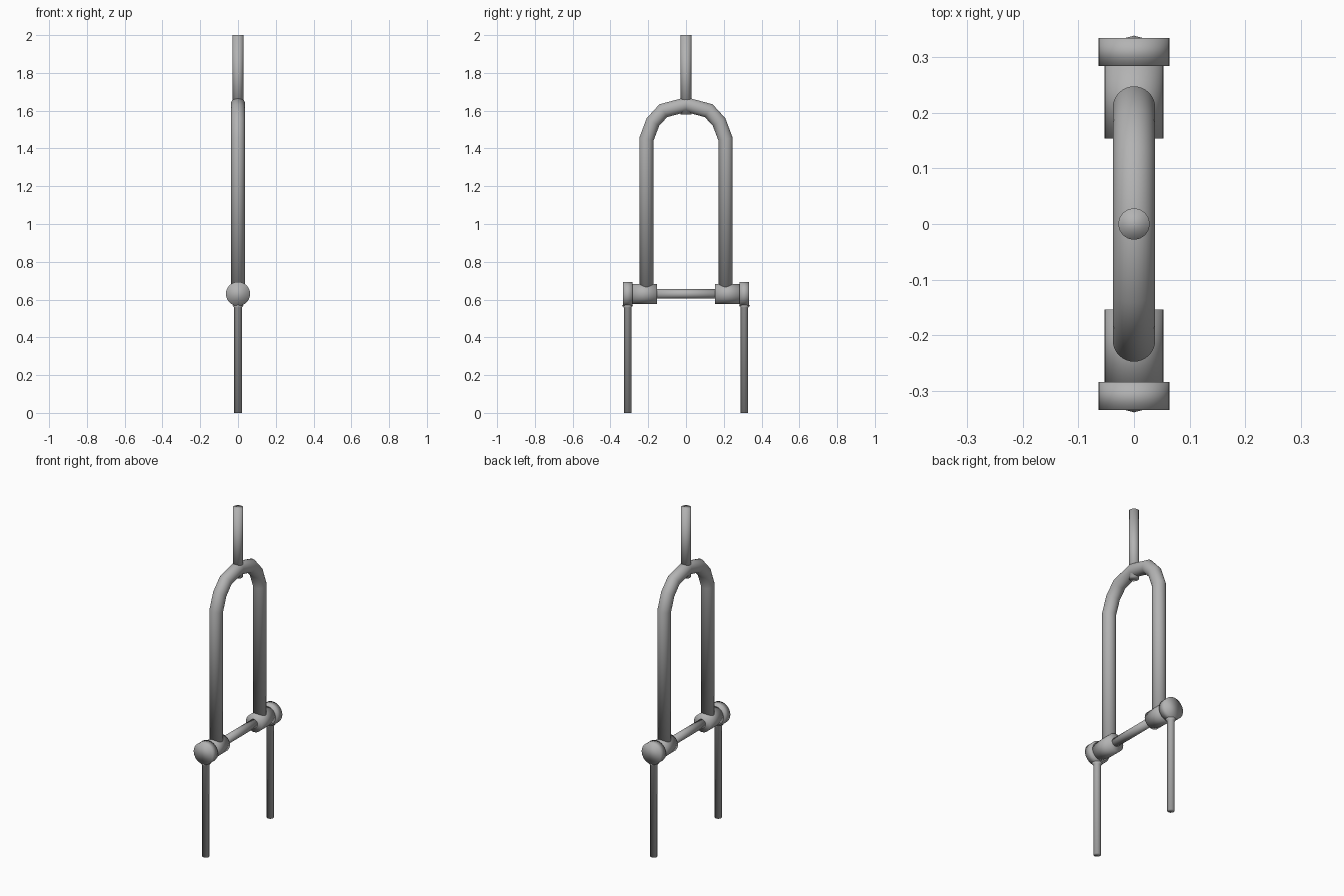
import bpy, bmesh, math
from mathutils import Vector, Matrix

if "Cube" in bpy.data.objects:
    bpy.data.objects.remove(bpy.data.objects["Cube"])

# Dark grey metal shared by every part
metal = bpy.data.materials.new("dark_grey_metal")
metal.diffuse_color = (0.45, 0.45, 0.45, 1)
metal.use_nodes = True
metal.node_tree.nodes["Principled BSDF"].inputs["Base Color"].default_value = metal.diffuse_color


def finish(name, bm):
    # the whole model is shaded smooth, end caps included
    bmesh.ops.recalc_face_normals(bm, faces=bm.faces[:])
    for f in bm.faces:
        f.smooth = True
    mesh = bpy.data.meshes.new(name)
    bm.to_mesh(mesh)
    bm.free()
    mesh.materials.append(metal)
    ob = bpy.data.objects.new(name, mesh)
    bpy.context.collection.objects.link(ob)
    return ob


def skin(bm, rings):
    # bridge successive rings and cap both ends
    n = len(rings[0])
    for a, b in zip(rings, rings[1:]):
        for i in range(n):
            j = (i + 1) % n
            bm.faces.new((a[i], a[j], b[j], b[i]))
    bm.faces.new(rings[0])
    bm.faces.new(rings[-1])


def lathe(name, profile, matrix, sides=32):
    # profile of (radius, height) pairs turned around the local z axis
    bm = bmesh.new()
    rings = [[bm.verts.new(matrix @ Vector((r * math.cos(t), r * math.sin(t), h)))
              for t in (2 * math.pi * i / sides for i in range(sides))]
             for r, h in profile]
    skin(bm, rings)
    return finish(name, bm)


def bent_tube(name, path, radius, sides=32):
    # sweep a circle along a path in the yz plane with mitred bends
    pts = [Vector((0, y, z)) for y, z in path]
    bm = bmesh.new()
    rings = []
    for k, p in enumerate(pts):
        d0 = (p - pts[max(k - 1, 0)]).normalized()
        d1 = (pts[min(k + 1, len(pts) - 1)] - p).normalized()
        d = (d0 + d1).normalized()
        stretch = 1 / d.dot(d1 if d1.length else d0)
        side = Vector((1, 0, 0))
        up = d.cross(side) * stretch
        rings.append([bm.verts.new(p + radius * (side * math.cos(t) + up * math.sin(t)))
                      for t in (2 * math.pi * i / sides for i in range(sides))])
    skin(bm, rings)
    return finish(name, bm)


AXLE_Z = 0.63

# Arched fork
half = [(-0.209, 0.635), (-0.209, 1.45), (-0.175, 1.54), (-0.12, 1.60)]
path = half + [(0, 1.632)] + [(-y, z) for y, z in reversed(half)]
bent_tube("arched_fork", path, 0.038)

# Upright stem
lathe("stem", [(0.028, 1.58), (0.028, 2.0)], Matrix.Identity(4))

# Cross axle
along_y = Matrix.Translation((0, 0, AXLE_Z)) @ Matrix.Rotation(-math.pi / 2, 4, 'X')
lathe("cross_axle", [(0.025, -0.2), (0.025, 0.2)], along_y)

for s, label in ((-1, "left"), (1, "right")):
    axis = Matrix.Translation((0, 0, AXLE_Z)) @ Matrix.Rotation(-s * math.pi / 2, 4, 'X')
    # Hub sleeve and end disc
    lathe(f"hub_{label}", [(0.053, 0.153), (0.053, 0.29)], axis)
    lathe(f"end_disc_{label}", [(0.064, 0.284), (0.064, 0.334)], axis)
    # Leg with a small collar below the disc
    lathe(f"leg_{label}", [(0.0205, 0), (0.0205, 0.558), (0.029, 0.567),
                           (0.0205, 0.576), (0.0205, 0.62)],
          Matrix.Translation((0, s * 0.309, 0)), sides=12)
